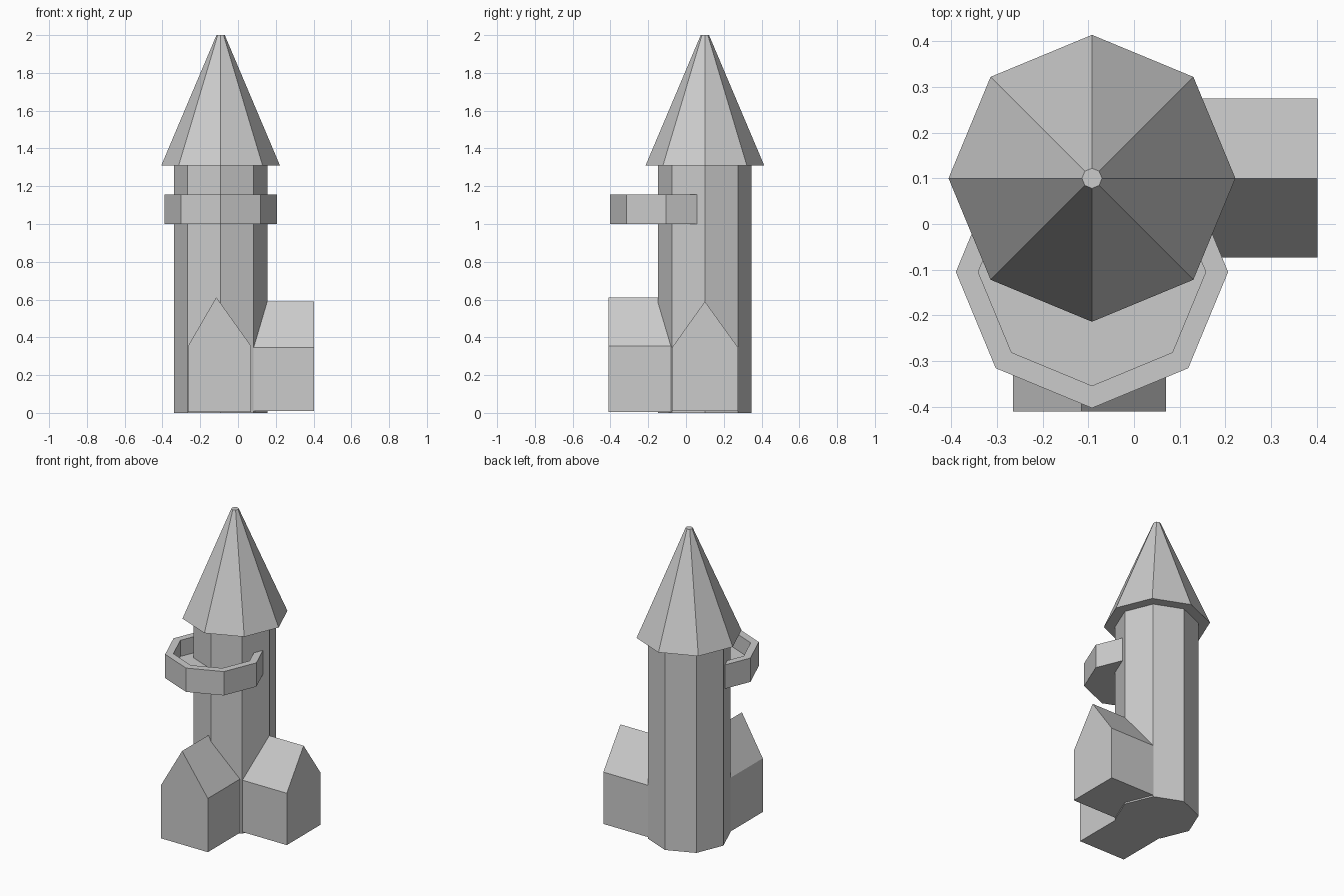
import bpy, bmesh
from math import cos, sin, pi

if "Cube" in bpy.data.objects:
    bpy.data.objects.remove(bpy.data.objects["Cube"])

TX, TY = -0.092, 0.10          # tower axis


def stacked_octagon(name, cx, cy, rings):
    """Closed octagonal solid lofted through (radius, z) rings."""
    bm = bmesh.new()
    loops = [[bm.verts.new((cx + r * cos(i * pi / 4), cy + r * sin(i * pi / 4), z))
              for i in range(8)] for r, z in rings]
    for a, b in zip(loops, loops[1:]):
        for i in range(8):
            j = (i + 1) % 8
            bm.faces.new((a[i], a[j], b[j], b[i]))
    bm.faces.new(loops[0])
    bm.faces.new(loops[-1])
    return finish(name, bm)


def gabled_house(name, profile, place, start, end):
    """Extrude a house-shaped profile between two positions."""
    bm = bmesh.new()
    a = [bm.verts.new(place(u, z, start)) for u, z in profile]
    b = [bm.verts.new(place(u, z, end)) for u, z in profile]
    n = len(profile)
    for i in range(n):
        j = (i + 1) % n
        bm.faces.new((a[i], a[j], b[j], b[i]))
    bm.faces.new(a)
    bm.faces.new(b)
    return finish(name, bm)


def finish(name, bm):
    bmesh.ops.recalc_face_normals(bm, faces=bm.faces)
    mesh = bpy.data.meshes.new(name)
    bm.to_mesh(mesh)
    bm.free()
    obj = bpy.data.objects.new(name, mesh)
    bpy.context.collection.objects.link(obj)
    return obj


# Tower shaft and overhanging pointed roof
stacked_octagon("tower_shaft", TX, TY, [(0.247, 0), (0.247, 1.31)])
stacked_octagon("tower_roof", TX, TY, [(0.314, 1.31), (0.022, 2.0)])

# Balcony tub with raised parapet and recessed floor
stacked_octagon("balcony", TX, -0.105,
                [(0.298, 1.0), (0.298, 1.155), (0.249, 1.155), (0.249, 1.05)])

# Front and side gabled houses, running into the tower
gabled_house("front_house",
             [(-0.265, 0.004), (0.07, 0.004), (0.07, 0.353), (-0.115, 0.612), (-0.265, 0.353)],
             lambda u, z, t: (u, t, z), -0.41, 0.0)
gabled_house("side_house",
             [(-0.073, 0.01), (0.275, 0.01), (0.275, 0.347), (0.10, 0.59), (-0.073, 0.347)],
             lambda u, z, t: (t, u, z), 0.402, 0.03)
